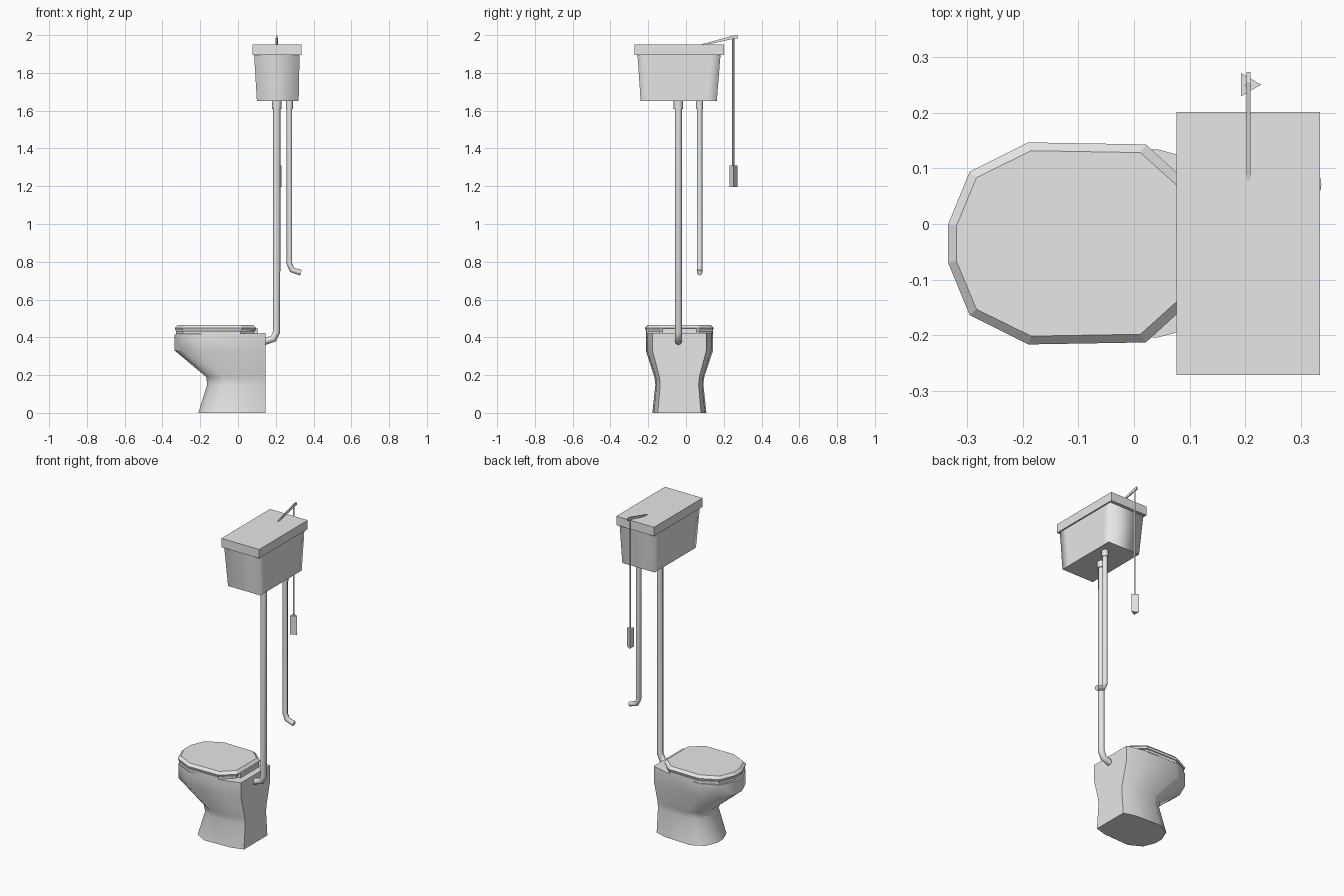
import bpy, bmesh, math
from mathutils import Vector

cube = bpy.data.objects.get("Cube")
if cube:
    bpy.data.objects.remove(cube, do_unlink=True)

GREY = (0.8, 0.8, 0.8, 1)
ceramic = bpy.data.materials.new("plain_grey")
ceramic.use_nodes = True
ceramic.diffuse_color = GREY
ceramic.node_tree.nodes["Principled BSDF"].inputs["Base Color"].default_value = GREY
MID = -0.035  # centre line of the fixture in y


def loft(name, rings, smooth=True):
    """Skin a list of equal closed rings, with flat end caps."""
    bm = bmesh.new()
    loops = [[bm.verts.new(p) for p in ring] for ring in rings]
    n = len(loops[0])
    for a, b in zip(loops, loops[1:]):
        for i in range(n):
            j = (i + 1) % n
            bm.faces.new((a[i], a[j], b[j], b[i])).smooth = smooth
    bm.faces.new(loops[0][::-1])
    bm.faces.new(loops[-1])
    bmesh.ops.recalc_face_normals(bm, faces=bm.faces)
    mesh = bpy.data.meshes.new(name)
    bm.to_mesh(mesh)
    bm.free()
    mesh.materials.append(ceramic)
    obj = bpy.data.objects.new(name, mesh)
    bpy.context.scene.collection.objects.link(obj)
    return obj


def smooth_by_angle(obj, degrees):
    bpy.ops.object.select_all(action='DESELECT')
    obj.select_set(True)
    bpy.context.view_layer.objects.active = obj
    bpy.ops.object.shade_smooth_by_angle(angle=math.radians(degrees))


def outline(half, x0, x1, width, z, zfront=None):
    """Mirror a half outline (fraction along x, fraction of width) into a ring."""
    zfront = z if zfront is None else zfront
    pts = [(u, w) for u, w in half] + [(u, -w) for u, w in reversed(half)]
    return [(x0 + u * (x1 - x0), MID + w * width, zfront + u * (z - zfront))
            for u, w in pts]


def box(name, x0, x1, y0, y1, z0, z1):
    return loft(name, [[(x0, y0, z), (x1, y0, z), (x1, y1, z), (x0, y1, z)]
                       for z in (z0, z1)], False)


def pipe(name, path, radius, sides=8, smooth=True, turn=0.0):
    """Round tube through points lying in one vertical plane."""
    path = [Vector(p) for p in path]
    rings = []
    for i, p in enumerate(path):
        before = (p - path[i - 1]).normalized() if i else None
        after = (path[i + 1] - p).normalized() if i < len(path) - 1 else None
        direction = ((before or after) + (after or before)).normalized()
        side = Vector((0, 1, 0))
        across = side.cross(direction).normalized()
        rings.append([p + radius * (math.cos(a) * across + math.sin(a) * side)
                      for a in (turn + math.tau * k / sides for k in range(sides))])
    return loft(name, rings, smooth)


# Pedestal bowl: rounded front, narrow waist, flat back
bowl_half = [(0, .19), (.083, .71), (.30, 1), (.79, .95), (1, .80)]
bowl_rings = [(0, -.21, .143), (.15, -.163, .127), (.19, -.168, .132),
              (.33, -.335, .178), (.422, -.335, .178)]
bowl = loft("bowl", [outline(bowl_half, x, .145, w, z, min(z, .414))
                     for z, x, w in bowl_rings])
smooth_by_angle(bowl, 45)

# Seat ring, closed cover and hinge block
seat_half = [(0, .19), (.09, .71), (.335, 1), (.825, .98), (1, .60)]
loft("seat", [outline(seat_half, -.328, .085, .177, z) for z in (.418, .434)], False)
loft("seat_cover", [outline(seat_half, x0, x1, w, z) for z, x0, x1, w in
                    ((.437, -.33, .092, .178), (.45, -.335, .097, .182),
                     (.465, -.32, .082, .167))], False)
box("seat_hinge", .05, .105, MID - .09, MID + .09, .42, .447)


# High cistern with tapered sides and an overhanging lid
def cistern_ring(x0, x1, y0, y1, z, inset=.05):
    lengths = [y0, y0 + inset, y1 - inset, y1]
    return [(x1, y, z) for y in lengths] + [(x0, y, z) for y in reversed(lengths)]


loft("cistern", [cistern_ring(.10, .321, -.24, .163, 1.65),
                 cistern_ring(.085, .326, -.257, .183, 1.90)])
box("cistern_lid", .077, .335, -.272, .202, 1.895, 1.95)

# Flush pipe and supply pipe, each with a collar under the cistern
pipe("flush_pipe", [(.205, -.04, 1.65), (.205, -.04, .43),
                    (.188, -.04, .393), (.13, -.04, .375)], .019)
pipe("flush_collar", [(.205, -.04, 1.655), (.205, -.04, 1.61)], .025)
pipe("supply_pipe", [(.272, .072, 1.65), (.272, .072, .79),
                     (.286, .072, .757), (.333, .072, .742)], .015)
pipe("supply_collar", [(.272, .072, 1.655), (.272, .072, 1.61)], .019)

# Pull lever, chain and three-sided handle
loft("lever", [[(x, y, z + dz) for x, dz in
                ((.203, -t), (.21, -t), (.21, t), (.203, t))]
               for y, z, t in ((.075, 1.945, .004), (.255, 1.99, .009),
                               (.274, 1.99, .008))], False)
pipe("chain", [(.205, .25, 1.985), (.205, .25, 1.30)], .006, 4, False)
pipe("pull_handle", [(.205, .251, 1.195), (.205, .251, 1.31)], .024, 3, False)
